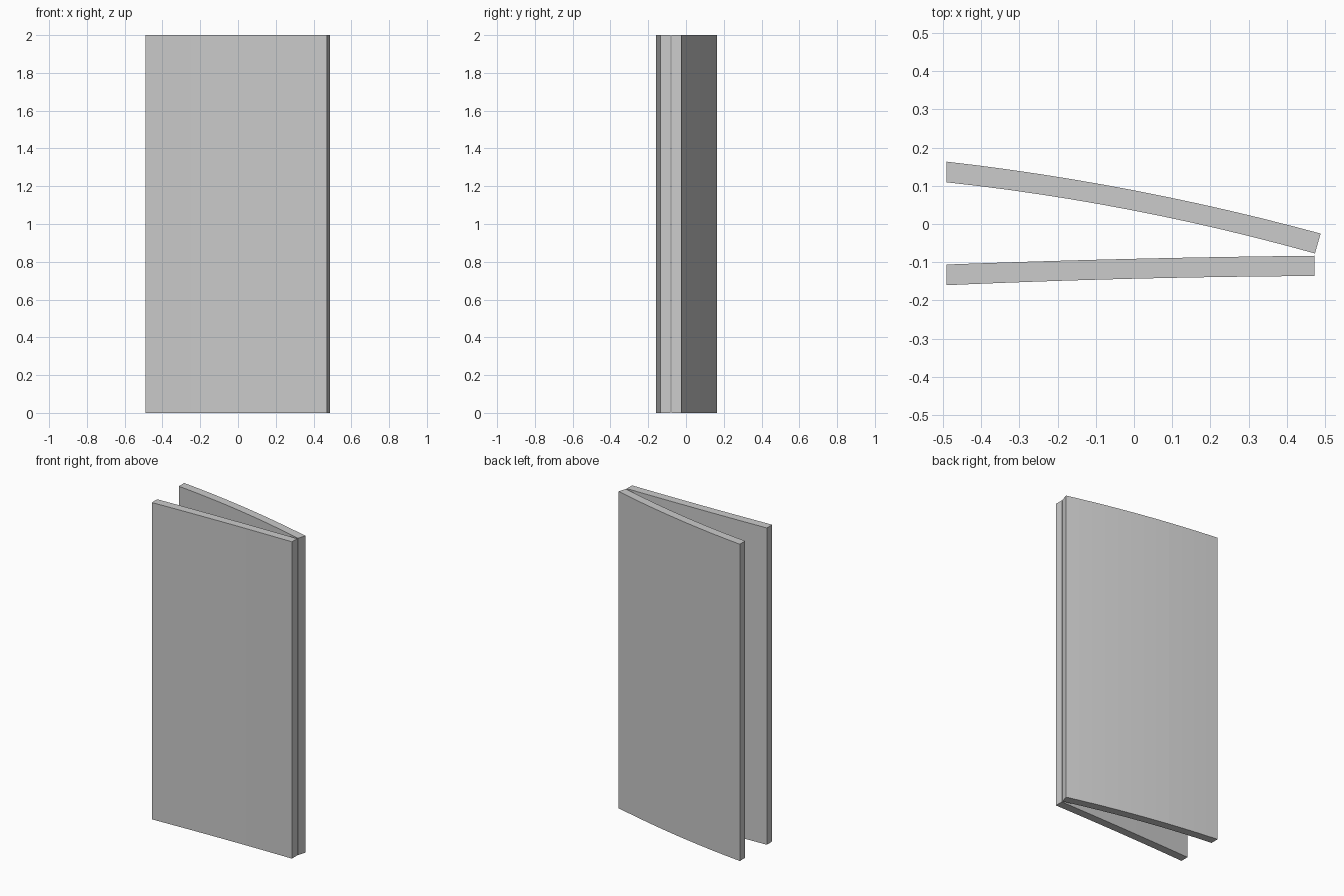
import bpy
import bmesh

HEIGHT = 2.0
SEGMENTS = 12

if "Cube" in bpy.data.objects:
    bpy.data.objects.remove(bpy.data.objects["Cube"])

grey = bpy.data.materials.new("plain grey")
grey.use_nodes = True
colour = (0.6, 0.6, 0.6, 1)
grey.diffuse_color = colour
grey.node_tree.nodes["Principled BSDF"].inputs["Base Color"].default_value = colour


def arc(start, middle, end):
    """Shallow curve through three points, the middle one at x = 0."""
    (x0, y0), m, (x1, y1) = start, middle, end
    s0, s1 = (y0 - m) / x0, (y1 - m) / x1
    bend = (s1 - s0) / (x1 - x0)
    slope = s0 - bend * x0
    xs = [x0 + (x1 - x0) * i / SEGMENTS for i in range(SEGMENTS + 1)]
    return [(x, m + slope * x + bend * x * x) for x in xs]


def curved_panel(name, front, back):
    """Upright panel whose plan lies between two curves."""
    bm = bmesh.new()
    rows = [[bm.verts.new((x, y, z)) for x, y in curve]
            for curve, z in ((front, 0), (back, 0), (back, HEIGHT), (front, HEIGHT))]
    # Long strips around the panel
    for a, b in zip(rows, rows[1:] + rows[:1]):
        for i in range(SEGMENTS):
            bm.faces.new((a[i], a[i + 1], b[i + 1], b[i]))
    # End caps
    for i in (0, -1):
        bm.faces.new([row[i] for row in rows])
    bmesh.ops.recalc_face_normals(bm, faces=bm.faces)
    mesh = bpy.data.meshes.new(name)
    bm.to_mesh(mesh)
    bm.free()
    mesh.materials.append(grey)
    panel = bpy.data.objects.new(name, mesh)
    bpy.context.collection.objects.link(panel)


# Nearly straight front leaf
curved_panel("front_panel",
             arc((-0.49, -0.16), -0.143, (0.472, -0.136)),
             arc((-0.49, -0.106), -0.091, (0.472, -0.083)))

# Back leaf, bowed and angled away, with a square-cut hinge end
curved_panel("back_panel",
             arc((-0.49, 0.109), 0.035, (0.473, -0.077)),
             arc((-0.49, 0.163), 0.088, (0.488, -0.025)))
